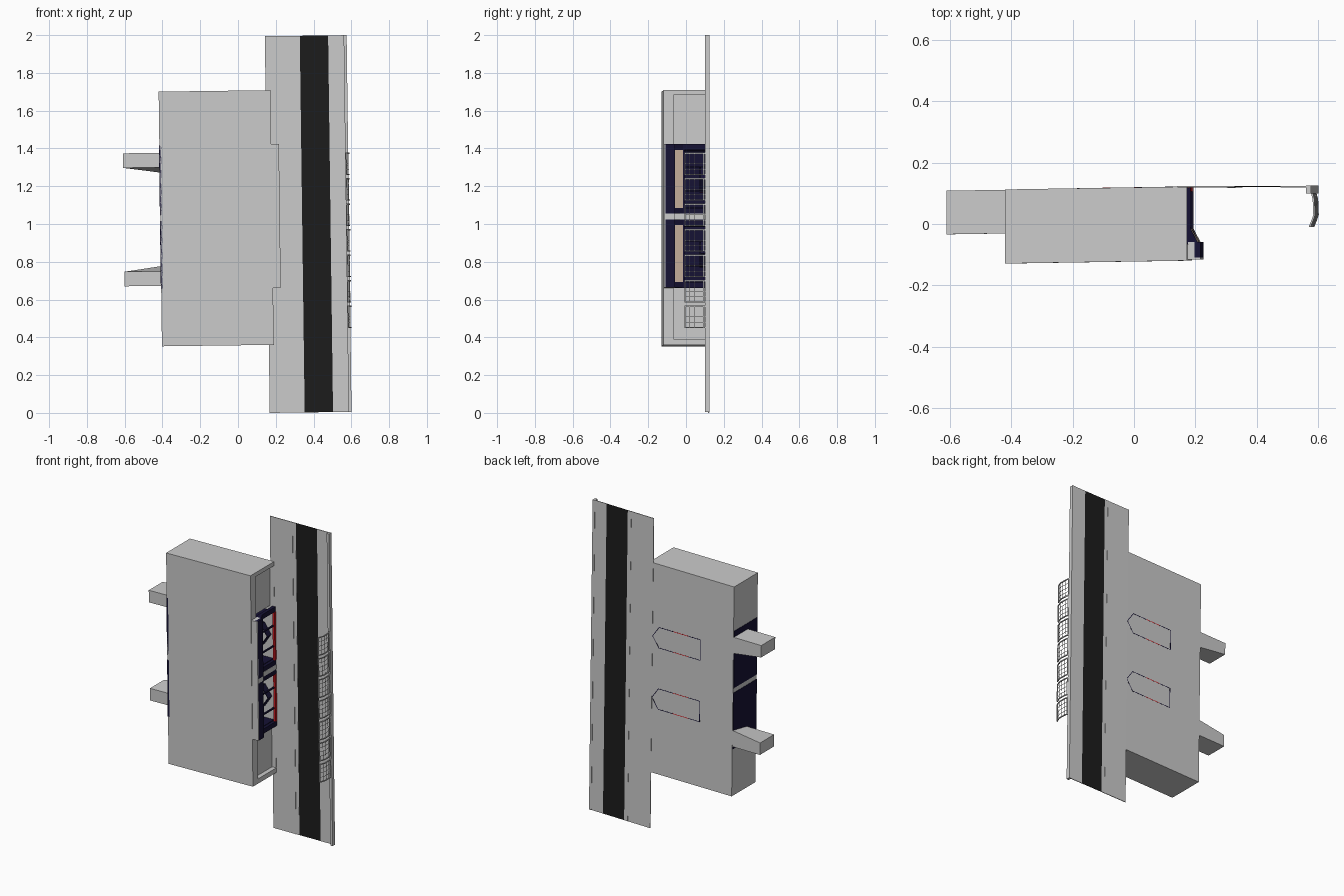
import bpy
from mathutils import Vector

if "Cube" in bpy.data.objects:
    bpy.data.objects.remove(bpy.data.objects["Cube"])

# The street block lies on its side: "up" for the building is -y
SKEW = 0.013    # small turn in plan
TILT = 0.016    # small lean of the building only


def material(name, rgb):
    m = bpy.data.materials.new(name)
    m.diffuse_color = (*rgb, 1)
    m.use_nodes = True
    m.node_tree.nodes["Principled BSDF"].inputs["Base Color"].default_value = m.diffuse_color
    return m


NAVY = material("navy", (0.008, 0.006, 0.035))
CREAM = material("cream", (0.8, 0.62, 0.48))
RED = material("red", (0.6, 0.01, 0.015))
BLACK = material("asphalt", (0.012, 0.012, 0.012))
FACES = [(0, 1, 2, 3), (7, 6, 5, 4), (0, 4, 5, 1), (1, 5, 6, 2), (2, 6, 7, 3), (3, 7, 4, 0)]


def solid(name, verts, faces, mat=None, tilt=TILT):
    out = []
    for x, y, z in verts:
        out.append((x - SKEW * (z - 1), y + tilt * x, z + SKEW * x))
    me = bpy.data.meshes.new(name)
    me.from_pydata(out, [], faces)
    if mat:
        me.materials.append(mat)
    ob = bpy.data.objects.new(name, me)
    bpy.context.collection.objects.link(ob)
    return ob


def box(name, x, y, z, mat=None, tilt=TILT):
    v = [(a, b, c) for c in z for a, b in
         ((x[0], y[0]), (x[0], y[1]), (x[1], y[1]), (x[1], y[0]))]
    return solid(name, v, FACES, mat, tilt)


def prism(name, profile, z, mat=None, tilt=TILT):
    n = len(profile)
    v = [(x, y, c) for c in z for x, y in profile]
    f = [tuple(range(n)), tuple(range(2 * n - 1, n - 1, -1))]
    f += [(i, i + n, (i + 1) % n + n, (i + 1) % n) for i in range(n)]
    return solid(name, v, f, mat, tilt)


def floor_wall(name, p, q, mat, y=(0.075, 0.1195), w=0.004):
    # thin upright wall between two plan points (x, z)
    a, b = Vector(p), Vector(q)
    d = (b - a).normalized() * w / 2
    n = Vector((-d.y, d.x))
    corners = [a - d - n, b + d - n, b + d + n, a - d + n]
    v = [(c.x, h, c.y) for h in y for c in corners]
    solid(name, v, FACES, mat)


# Street: pavements, road and kerbs
LEN = (-0.002, 1.992)
box("shop_pavement", (0.155, 0.34), (0.119, 0.123), LEN, None, 0)
box("road", (0.34, 0.49), (0.12, 0.123), LEN, BLACK, 0)
box("far_pavement", (0.49, 0.585), (0.119, 0.123), LEN, None, 0)
box("road_kerb", (0.314, 0.317), (0.117, 0.124), LEN, None, 0)
box("far_kerb", (0.572, 0.588), (0.10, 0.125), LEN, None, 0)

# Building shell
XB, XF, XR = -0.411, 0.181, 0.152
box("roof", (XB, XF), (-0.122, -0.070), (0.358, 1.706))
box("floor", (XB, XF), (0.115, 0.119), (0.358, 1.706))
for label, z in (("lower", (0.358, 0.388)), ("upper", (1.68, 1.706))):
    box(label + "_end_wall", (XB, XF), (-0.07, 0.115), z)
for label, z in (("lower", (0.388, 0.66)), ("upper", (1.42, 1.68))):
    box(label + "_side_block", (XB, XR), (-0.07, 0.115), z)
box("party_wall", (XB, 0.19), (-0.07, 0.115), (1.022, 1.052))
box("sign_backing", (XF, 0.205), (-0.118, -0.062), (0.66, 1.42))
box("sign_cap", (XF, 0.222), (-0.119, -0.112), (0.66, 1.42))
box("party_sign_post", (0.20, 0.221), (-0.112, -0.062), (1.022, 1.052))


# One shop unit spanning z0..z1
def shop(label, z0, z1):
    span = (z0, z1)
    mid = (z0 + z1) / 2
    box(label + "_back_wall", (XB - 0.002, XB + 0.01), (-0.122, 0.113), span, NAVY)
    box(label + "_fascia", (0.203, 0.222), (-0.112, -0.062), span, NAVY)
    prism(label + "_awning", [(0.212, -0.062), (0.187, -0.018), (0.181, -0.018), (0.203, -0.062)],
          (z0 + 0.03, z1 - 0.03), CREAM)
    for i, z in enumerate((z0, z1 - 0.03)):
        prism(f"{label}_pilaster_{i}", [(0.212, -0.062), (0.189, -0.018), (0.189, 0.115),
              (0.168, 0.115), (0.168, -0.07)], (z, z + 0.03), NAVY)
    for i, z in enumerate((z0 + 0.03, z1 - 0.034)):
        box(f"{label}_inner_wall_{i}", (-0.2, 0.17), (-0.07, 0.115), (z, z + 0.004), NAVY)
    # window framing
    box(label + "_transom", (0.174, 0.186), (-0.02, -0.012), (z0 + 0.03, z1 - 0.03), NAVY)
    box(label + "_sill", (0.176, 0.19), (0.102, 0.119), (z0 + 0.03, z1 - 0.03), RED)
    for i, z in enumerate((mid - 0.065, mid + 0.065)):
        box(f"{label}_mullion_{i}", (0.174, 0.184), (-0.02, 0.105), (z - 0.004, z + 0.004), NAVY)
    # pointed counter outline with red panels in its long sides
    for s in (-1, 1):
        w = mid + s * 0.066
        floor_wall(label + "_counter_point", (0.155, mid), (0.11, w), NAVY)
        floor_wall(label + "_counter_front", (0.11, w), (0.01, w), NAVY)
        floor_wall(label + "_counter_panel", (0.01, w), (-0.10, w), RED)
        floor_wall(label + "_counter_rear", (-0.10, w), (-0.18, w), NAVY)
    floor_wall(label + "_counter_end", (-0.18, mid - 0.066), (-0.18, mid + 0.066), NAVY)


shop("lower_shop", 0.66, 1.022)
shop("upper_shop", 1.052, 1.42)

# Rear extensions, mirrored: inner side flares towards the building at the base
for label, s in (("upper", 1), ("lower", -1)):
    c = 1.03
    plan = lambda d: c + s * d
    outer, inner, flare = plan(0.352), plan(0.275), plan(0.248)
    y0, y1 = -0.024, 0.118
    v = [(-0.605, y0, inner), (-0.605, y1, inner), (XB, y1, flare), (XB, y0, inner),
         (-0.605, y0, outer), (-0.605, y1, outer), (XB, y1, outer), (XB, y0, outer)]
    solid(label + "_rear_extension", v, FACES)

# Mesh fence along the far kerb: panels follow a slightly bent profile
BEND = [(0.578, 0.11), (0.586, 0.08), (0.588, 0.03), (0.582, 0.012), (0.574, -0.008)]


def bend_x(y):
    for (xa, ya), (xb, yb) in zip(BEND, BEND[1:]):
        if y >= yb:
            return xa + (xb - xa) * (ya - y) / (ya - yb)
    return BEND[-1][0]


def upright(name, z, w):
    prof = BEND + [(x + w, y) for x, y in reversed(BEND)]
    prism(name, prof, (z - w / 2, z + w / 2), None, 0)


for p in range(7):
    a = 0.445 + p * 0.135
    b = a + 0.112
    for i in range(5):
        w = 0.006 if i in (0, 4) else 0.002
        upright(f"fence_{p}_upright_{i}", a + (b - a) * i / 4, w)
        y = -0.006 + 0.1 * i / 4
        x = bend_x(y)
        box(f"fence_{p}_rail_{i}", (x, x + w), (y - w / 2, y + w / 2), (a, b), None, 0)
